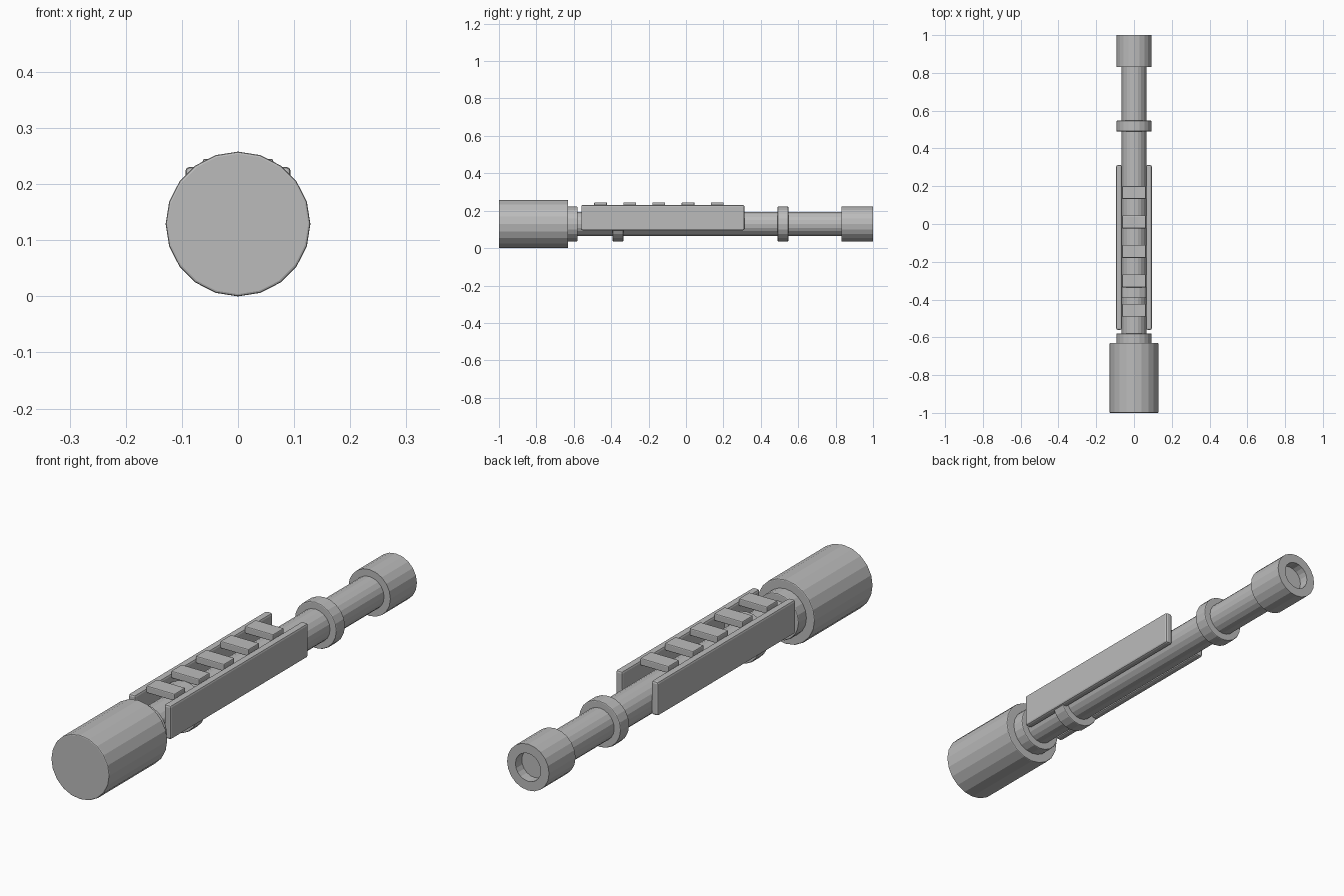
import bpy, bmesh, math

if "Cube" in bpy.data.objects:
    bpy.data.objects.remove(bpy.data.objects["Cube"])

AXIS_Z = 0.129
SIDES = 20

grey = bpy.data.materials.new("plain_grey")
grey.diffuse_color = (0.5, 0.5, 0.5, 1)
grey.use_nodes = True
grey.node_tree.nodes["Principled BSDF"].inputs["Base Color"].default_value = grey.diffuse_color


def finish(name, bm, bevel=0.0):
    bmesh.ops.recalc_face_normals(bm, faces=bm.faces)
    mesh = bpy.data.meshes.new(name)
    bm.to_mesh(mesh)
    bm.free()
    mesh.materials.append(grey)
    ob = bpy.data.objects.new(name, mesh)
    bpy.context.collection.objects.link(ob)
    if bevel:
        mod = ob.modifiers.new("soft_edges", 'BEVEL')
        mod.width = bevel
        mod.segments = 2
        mod.limit_method = 'ANGLE'
        mod.angle_limit = math.radians(40)
    return ob


def lathe(name, profile, bevel=0.0):
    """Spin (radius, y) points round the long axis and cap both ends."""
    bm = bmesh.new()
    rings = []
    for r, y in profile:
        rings.append([bm.verts.new((r * math.cos(2 * math.pi * i / SIDES), y,
                                    AXIS_Z + r * math.sin(2 * math.pi * i / SIDES)))
                      for i in range(SIDES)])
    for a, b in zip(rings, rings[1:]):
        for i in range(SIDES):
            j = (i + 1) % SIDES
            bm.faces.new((a[i], a[j], b[j], b[i]))
    bm.faces.new(rings[0])
    bm.faces.new(rings[-1])
    return finish(name, bm, bevel)


def box(name, lo, hi, bevel):
    bm = bmesh.new()
    bmesh.ops.create_cube(bm, size=1)
    for v in bm.verts:
        v.co = [(a + b) / 2 + c * (b - a) for a, b, c in zip(lo, hi, v.co)]
    return finish(name, bm, bevel)


# Large end drum and main tube
lathe("end_drum", [(0.129, -1.0), (0.129, -0.63)], 0.004)
lathe("main_tube", [(0.065, -0.64), (0.065, 0.85)])

# Open muzzle with a shallow bore
lathe("muzzle", [(0.093, 0.832), (0.093, 1.0), (0.056, 1.0), (0.056, 0.96)])

# Clamp rings along the tube
for name, y0, y1 in (("drum_collar", -0.635, -0.58),
                     ("middle_ring", -0.392, -0.335),
                     ("front_ring", 0.49, 0.547)):
    lathe(name, [(0.093, y0), (0.093, y1)], 0.004)

# Side plates, left and right
for side, x0, x1 in (("left", -0.094, -0.064), ("right", 0.064, 0.094)):
    box(side + "_plate", (x0, -0.56, 0.095), (x1, 0.312, 0.231), 0.008)

# Row of cross slats on top
for i in range(5):
    y = -0.457 + i * 0.156
    box(f"slat_{i + 1}", (-0.063, y - 0.034, 0.216), (0.063, y + 0.034, 0.245), 0.004)
